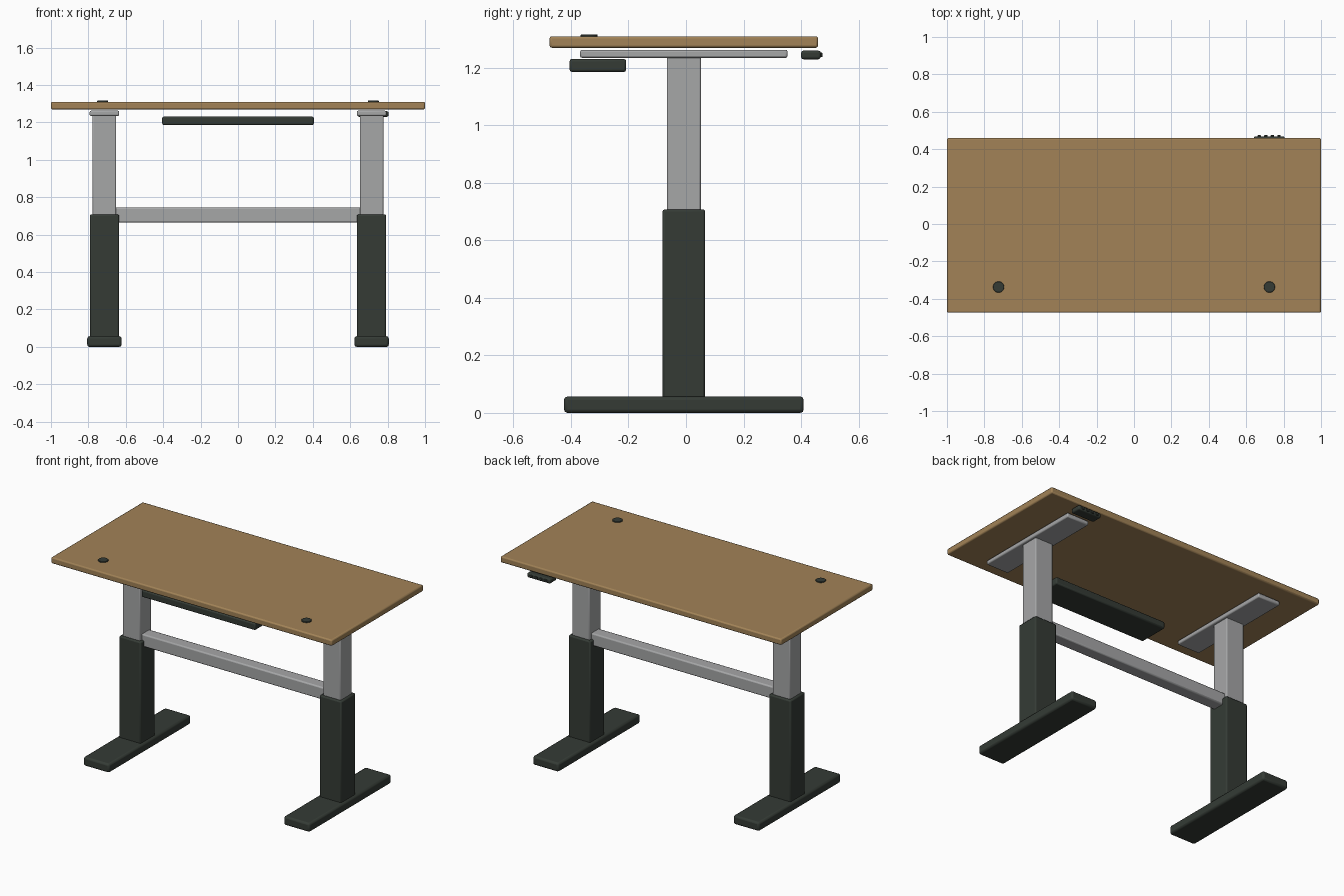
import bpy
import math

if "Cube" in bpy.data.objects:
    bpy.data.objects.remove(bpy.data.objects["Cube"], do_unlink=True)


def material(name, colour):
    mat = bpy.data.materials.new(name)
    mat.use_nodes = True
    mat.diffuse_color = (*colour, 1)
    mat.node_tree.nodes["Principled BSDF"].inputs["Base Color"].default_value = (*colour, 1)
    return mat


WOOD = material("oak wood", (0.36, 0.225, 0.095))
METAL = material("grey metal", (0.38, 0.385, 0.39))
DARK = material("dark green black", (0.035, 0.044, 0.036))
CY = -0.0075   # centre line of the desk in depth
LEG_X = 0.714


def finish(obj, name, mat, bevel, segments):
    obj.name = name
    obj.data.materials.append(mat)
    if bevel:
        mod = obj.modifiers.new("rounded edges", "BEVEL")
        mod.width = bevel
        mod.segments = segments
        mod.limit_method = "ANGLE"
    bpy.ops.object.shade_smooth_by_angle(angle=math.radians(35))
    return obj


def box(name, mat, x, y, z, bevel=0.0, segments=2):
    """Bevelled box spanning the (low, high) pairs x, y and z."""
    spans = (x, y, z)
    bpy.ops.mesh.primitive_cube_add(size=1, location=[(a + b) / 2 for a, b in spans])
    obj = bpy.context.object
    obj.scale = [b - a for a, b in spans]
    bpy.ops.object.transform_apply(location=False, rotation=False, scale=True)
    return finish(obj, name, mat, bevel, segments)


def around(centre, half):
    return (centre - half, centre + half)


# Tabletop
box("tabletop", WOOD, (-1, 1), around(CY, 0.467), (1.27, 1.31), 0.008)

# Legs, feet, brackets and cable grommets on each side
for side, sign in (("left", 1), ("right", -1)):
    x = sign * LEG_X
    box(side + "_foot", DARK, around(x, 0.092), around(CY, 0.417), (0, 0.057), 0.012)
    box(side + "_lower_column", DARK, around(x, 0.078), around(CY, 0.074), (0.05, 0.708), 0.008)
    box(side + "_upper_column", METAL, around(x, 0.063), around(CY, 0.059), (0.65, 1.24), 0.006)
    box(side + "_top_bracket", METAL, around(x, 0.079), around(CY, 0.361), (1.235, 1.263), 0.007)
    bpy.ops.mesh.primitive_cylinder_add(vertices=24, radius=0.03, depth=0.02,
                                        location=(sign * 0.724, -0.337, 1.306))
    finish(bpy.context.object, side + "_cable_grommet", DARK, 0.002, 1)

# Crossbar between the columns
box("crossbar", METAL, (-0.66, 0.66), around(CY, 0.04), (0.665, 0.745), 0.008)

# Tray under the front edge
box("under_desk_tray", DARK, (-0.405, 0.405), (-0.405, -0.208), (1.186, 1.231), 0.008)

# Height control with a row of buttons on its rear face
box("height_control", DARK, (0.64, 0.805), (0.4, 0.469), (1.23, 1.26), 0.009, 3)
for i in range(4):
    box(f"control_button_{i + 1}", DARK, around(0.67 + i * 0.035, 0.009),
        (0.46, 0.475), around(1.245, 0.008), 0.002, 1)
